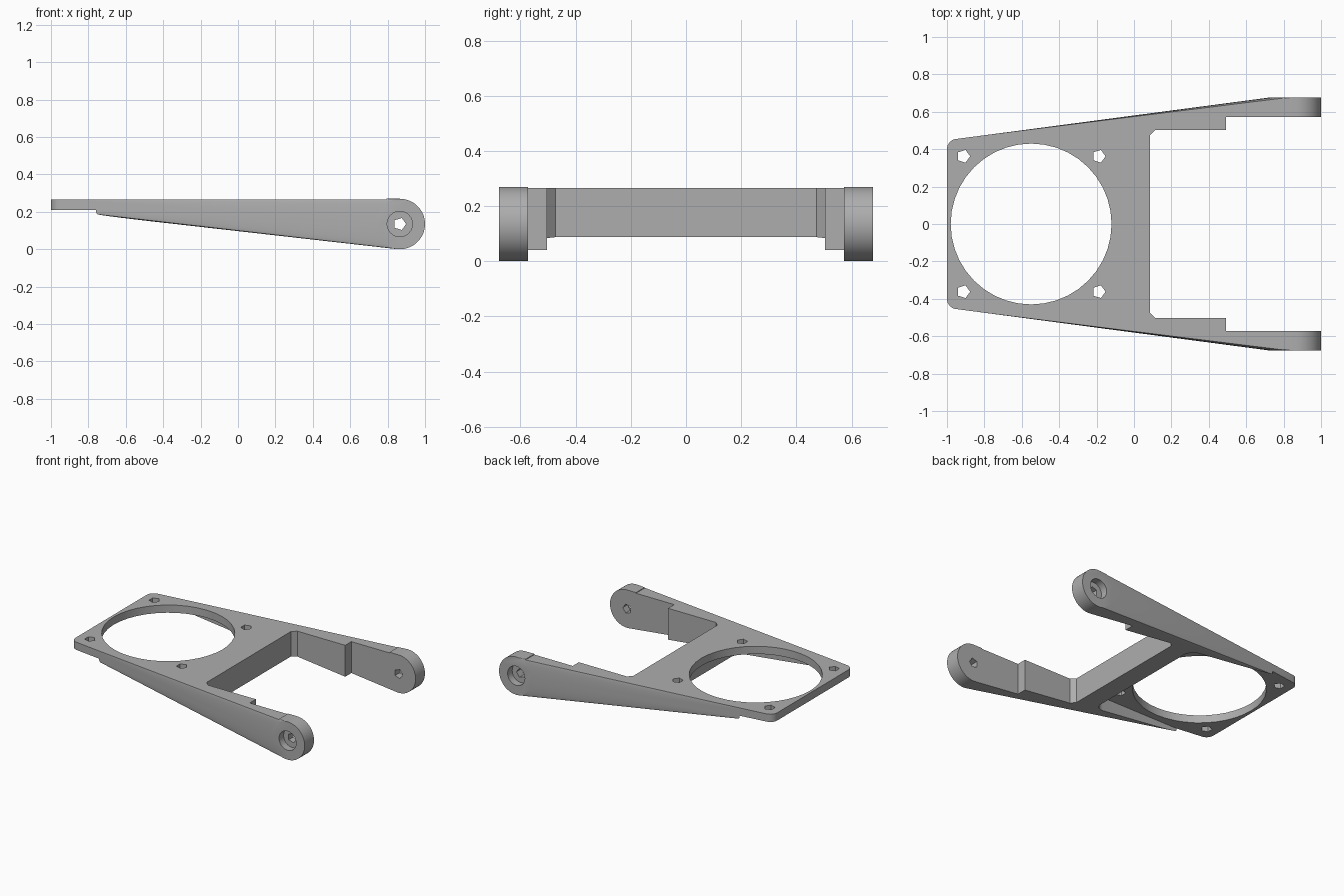
import bpy, bmesh, math
from mathutils import Matrix, Vector

if "Cube" in bpy.data.objects:
    bpy.data.objects.remove(bpy.data.objects["Cube"])

TOP, PLATE_BOTTOM = 0.27, 0.21
FAN_X, FAN_R, SCREW = -0.55, 0.43, 0.362
PIVOT_X, PIVOT_R = 0.865, 0.135
ARM_IN, ARM_OUT = 0.572, 0.677

grey = bpy.data.materials.new("plain grey")
grey.use_nodes = True
colour = (0.42, 0.42, 0.42, 1)
grey.diffuse_color = colour
grey.node_tree.nodes["Principled BSDF"].inputs["Base Color"].default_value = colour


def circle(cx, cy, r, n):
    return [(cx + r * math.cos(2 * math.pi * i / n),
             cy + r * math.sin(2 * math.pi * i / n)) for i in range(n)]


def new_object(name, bm):
    bmesh.ops.recalc_face_normals(bm, faces=bm.faces)
    mesh = bpy.data.meshes.new(name)
    bm.to_mesh(mesh)
    bm.free()
    obj = bpy.data.objects.new(name, mesh)
    bpy.context.collection.objects.link(obj)
    mesh.materials.append(grey)
    return obj


def prism(name, outline, low, high, along_y=False):
    """Extrude an outline in z, or an x-z outline in y."""
    bm = bmesh.new()
    place = (lambda p, h: (p[0], h, p[1])) if along_y else (lambda p, h: (*p, h))
    face = bm.faces.new([bm.verts.new(place(p, low)) for p in outline])
    moved = bmesh.ops.extrude_face_region(bm, geom=[face])["geom"]
    step = Vector((0, high - low, 0) if along_y else (0, 0, high - low))
    bmesh.ops.translate(bm, vec=step,
                        verts=[v for v in moved if isinstance(v, bmesh.types.BMVert)])
    return new_object(name, bm)


def cut(target, cutter):
    mod = target.modifiers.new("cut", "BOOLEAN")
    mod.operation, mod.solver, mod.object = "DIFFERENCE", "EXACT", cutter
    bpy.ops.object.select_all(action="DESELECT")
    bpy.context.view_layer.objects.active = target
    target.select_set(True)
    bpy.ops.object.modifier_apply(modifier=mod.name)
    bpy.data.objects.remove(cutter)


# Tapered body: hull around two rounded plate corners and two pivot discs
bm = bmesh.new()
for side in (1, -1):
    for x, y in circle(-0.945, side * 0.4, 0.055, 32):
        for z in (PLATE_BOTTOM, TOP):
            bm.verts.new((x, y, z))
    for x, z in circle(PIVOT_X, PIVOT_R, PIVOT_R, 48):
        for y in (ARM_IN, ARM_OUT):
            bm.verts.new((x, side * y, z))
hull = bmesh.ops.convex_hull(bm, input=bm.verts)
bmesh.ops.delete(bm, geom=list({g for g in hull["geom_interior"] + hull["geom_unused"]
                                if isinstance(g, bmesh.types.BMVert)}), context="VERTS")
bmesh.ops.dissolve_limit(bm, angle_limit=0.002, verts=bm.verts, edges=bm.edges)
bracket = new_object("fan_bracket", bm)

# Opening between the arms, with chamfered inner corners and a wider end
half = [(1.2, 0.572), (0.493, 0.572), (0.493, 0.503), (0.115, 0.503), (0.085, 0.473)]
opening = half + [(x, -y) for x, y in reversed(half)]
cut(bracket, prism("arm_opening_cutter", opening, -0.2, 0.5))

# Rounded square pocket under the plate for the fan housing
pocket = []
for i, (sx, sy) in enumerate([(1, 1), (-1, 1), (-1, -1), (1, -1)]):
    for k in range(7):
        a = math.pi / 2 * (i + k / 6)
        pocket.append((FAN_X + sx * 0.41 + 0.07 * math.cos(a),
                       sy * 0.41 + 0.07 * math.sin(a)))
cut(bracket, prism("fan_pocket_cutter", pocket, -0.2, PLATE_BOTTOM))

# Fan opening and its four screw holes
cut(bracket, prism("fan_hole_cutter", circle(FAN_X, 0, FAN_R, 40), -0.2, 0.5))
for sx in (1, -1):
    for sy in (1, -1):
        hole = circle(FAN_X + sx * SCREW, sy * SCREW, 0.036, 5)
        cut(bracket, prism("screw_hole_cutter", hole, -0.2, 0.5))

# Top of the frame sits slightly below the pivot discs
top_strip = [(-1.2, -1), (0.795, -1), (0.795, 1), (-1.2, 1)]
cut(bracket, prism("top_relief_cutter", top_strip, 0.265, 0.5))

# Pivot holes with counterbores on the outer faces
cut(bracket, prism("pivot_hole_cutter", circle(PIVOT_X, PIVOT_R, 0.034, 5), -1, 1, True))
for side in (1, -1):
    cut(bracket, prism("counterbore_cutter", circle(PIVOT_X, PIVOT_R, 0.068, 24),
                       side * 0.625, side * 0.8, True))

bpy.context.view_layer.objects.active = bracket
bracket.select_set(True)
bpy.ops.object.shade_smooth_by_angle(angle=math.radians(25))
